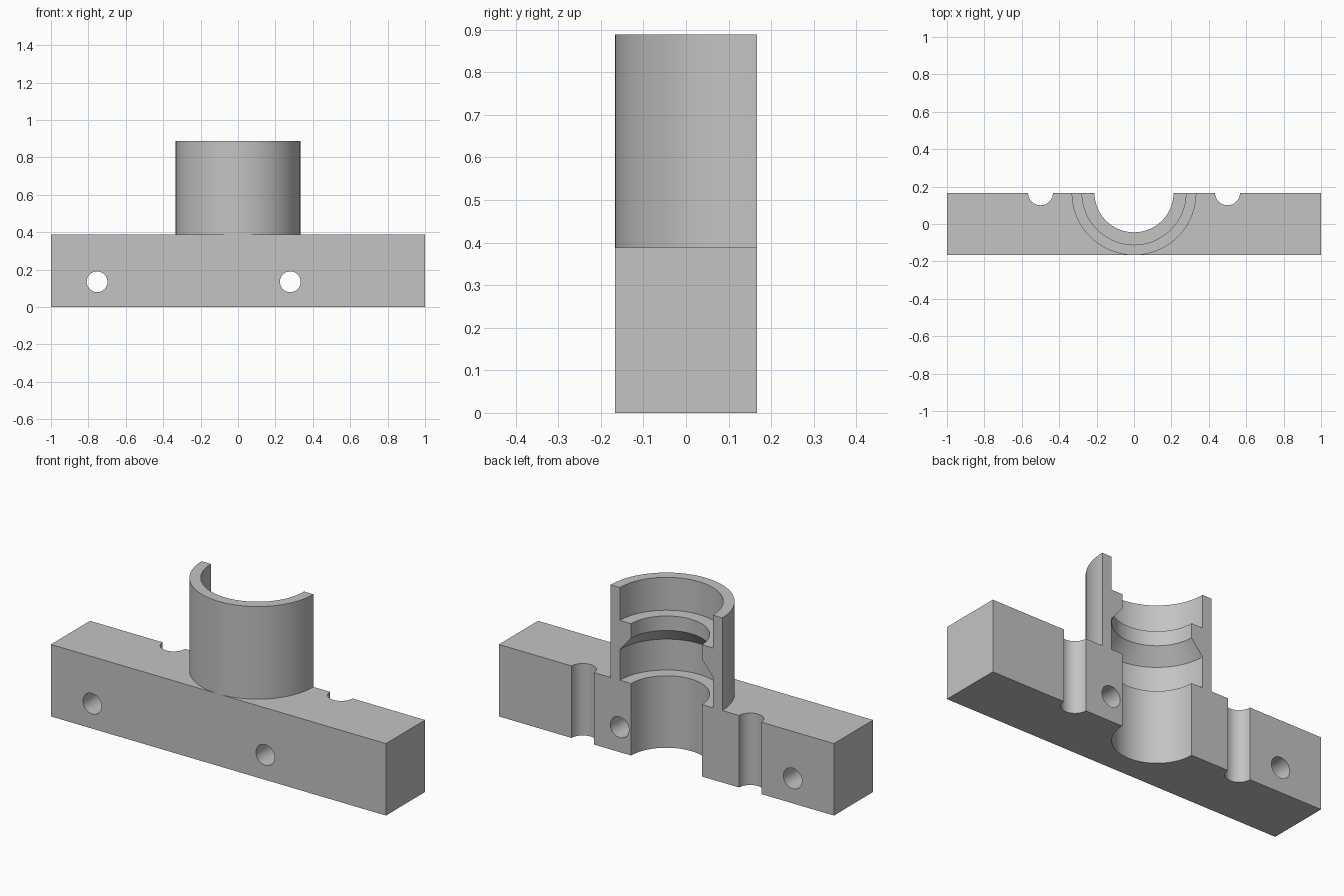
import bpy, bmesh, math

cube = bpy.data.objects.get("Cube")
if cube:
    bpy.data.objects.remove(cube)

HALF_D = 0.1667    # half depth; the round features are centred on the back plane
BLOCK_H = 0.3885
TOP = 0.8885
OUTER, WIDE, NARROW = 0.3333, 0.2778, 0.2111
STEPS = 48

grey = bpy.data.materials.new("Plain grey")
grey.use_nodes = True
grey.diffuse_color = (0.55, 0.55, 0.55, 1)
grey.node_tree.nodes["Principled BSDF"].inputs["Base Color"].default_value = grey.diffuse_color


def make_object(name, bm):
    bmesh.ops.recalc_face_normals(bm, faces=bm.faces)
    mesh = bpy.data.meshes.new(name)
    bm.to_mesh(mesh)
    bm.free()
    mesh.materials.append(grey)
    obj = bpy.data.objects.new(name, mesh)
    bpy.context.collection.objects.link(obj)
    return obj


def activate(obj):
    bpy.ops.object.select_all(action="DESELECT")
    obj.select_set(True)
    bpy.context.view_layer.objects.active = obj


def half_round(x, radius, steps):
    """Half circle cut into the back edge, from +x to -x."""
    angles = [-math.pi * i / steps for i in range(steps + 1)]
    return [(x + radius * math.cos(a), HALF_D + radius * math.sin(a)) for a in angles]


# Base block: extruded outline with the bore and two half-round notches
outline = [(-1, HALF_D), (-1, -HALF_D), (1, -HALF_D), (1, HALF_D)]
for x, radius, steps in ((0.5, 0.0667, 24), (0, NARROW, STEPS), (-0.5, 0.0667, 24)):
    outline += half_round(x, radius, steps)
bm = bmesh.new()
floor = bm.faces.new([bm.verts.new((x, y, 0)) for x, y in outline])
top = bmesh.ops.extrude_face_region(bm, geom=[floor], use_keep_orig=True)["geom"]
bmesh.ops.translate(bm, vec=(0, 0, BLOCK_H),
                    verts=[v for v in top if isinstance(v, bmesh.types.BMVert)])
base_block = make_object("base_block", bm)

# Two cross holes drilled front to back
for x in (-0.7535, 0.2795):
    bpy.ops.mesh.primitive_cylinder_add(vertices=40, radius=0.0556, depth=1,
                                        location=(x, 0, 0.1345),
                                        rotation=(math.pi / 2, 0, 0))
    drill = bpy.context.object
    drill.name = "drill"
    drill.hide_render = True
    activate(base_block)
    mod = base_block.modifiers.new("cross_hole", "BOOLEAN")
    mod.operation = "DIFFERENCE"
    mod.solver = "EXACT"
    mod.object = drill
    bpy.ops.object.modifier_apply(modifier=mod.name)
    bpy.data.objects.remove(drill)

# Half tube: wall section with inner collar, swept through a half turn
section = [(OUTER, BLOCK_H), (OUTER, TOP), (WIDE, TOP), (WIDE, 0.711),
           (NARROW, 0.711), (NARROW, 0.633), (WIDE, 0.555), (WIDE, BLOCK_H)]
bm = bmesh.new()
rings = []
for i in range(STEPS + 1):
    a = -math.pi * i / STEPS
    rings.append([bm.verts.new((r * math.cos(a), HALF_D + r * math.sin(a), z))
                  for r, z in section])
for a, b in zip(rings, rings[1:]):
    for j in range(len(section) - 1):
        bm.faces.new((a[j], a[j + 1], b[j + 1], b[j]))
bm.faces.new(rings[0])
bm.faces.new(rings[-1])
half_tube = make_object("half_tube", bm)

for obj in (base_block, half_tube):
    activate(obj)
    bpy.ops.object.shade_smooth_by_angle(angle=math.radians(30))
